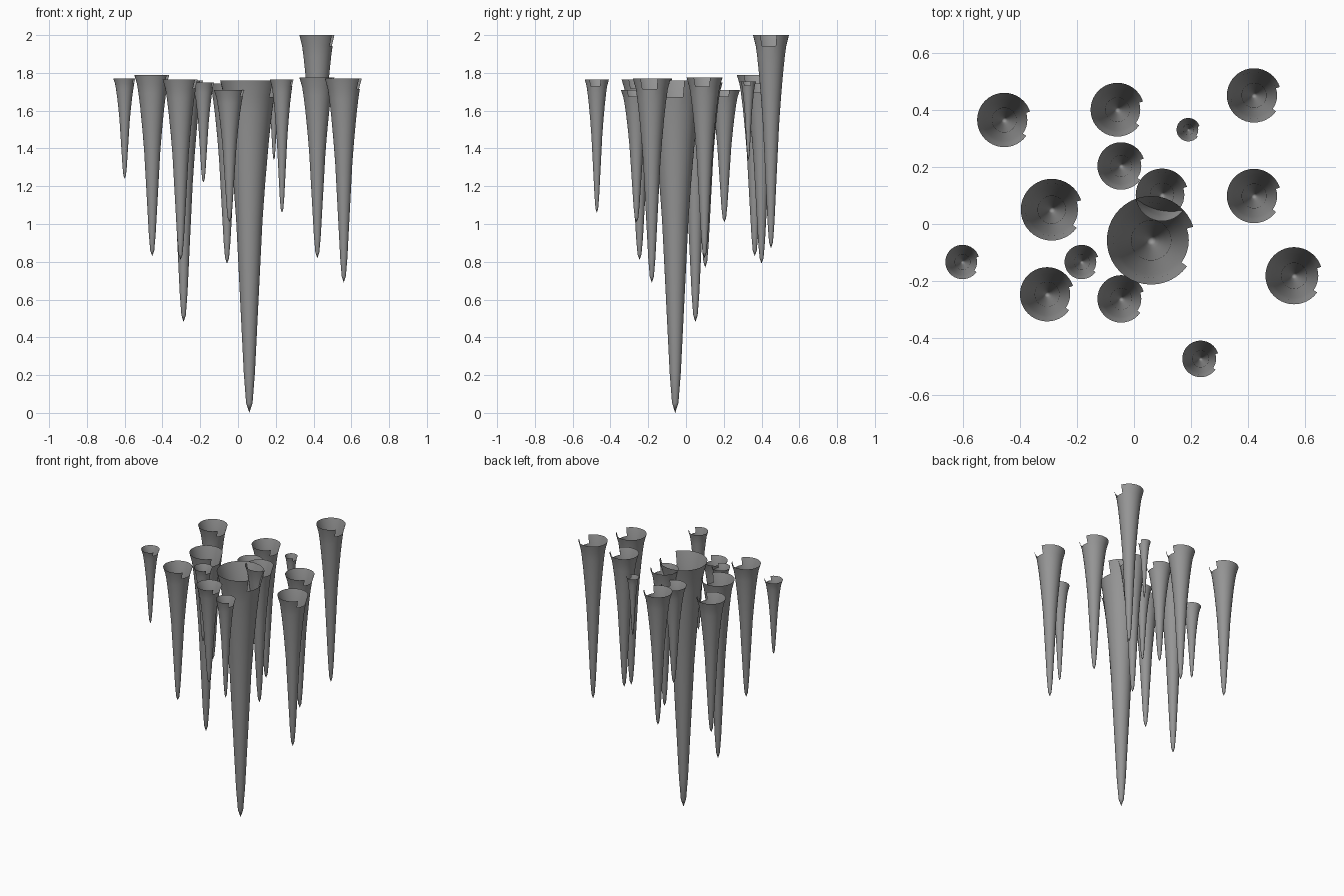
import bpy
import bmesh
from math import cos, sin, radians, pi

if "Cube" in bpy.data.objects:
    bpy.data.objects.remove(bpy.data.objects["Cube"], do_unlink=True)

stone = bpy.data.materials.new("grey stone")
stone.use_nodes = True
GREY = (0.3, 0.3, 0.3, 1)
stone.diffuse_color = GREY
stone.node_tree.nodes["Principled BSDF"].inputs["Base Color"].default_value = GREY

SIDES = 40
NOTCH = 6                 # faces missing from the rim
START = radians(-36)      # the notch runs from here, anticlockwise

# Flared outline: (height fraction, radius fraction), above the tip
PROFILE = [(0.03, 0.11), (0.12, 0.19), (0.35, 0.32), (0.58, 0.45),
           (0.7, 0.55), (0.82, 0.67), (0.9, 0.77), (0.95, 0.85), (1, 1)]


def stalactite(name, x, y, radius, top, bottom):
    """Hollow flared spike with an open, notched rim."""
    bm = bmesh.new()
    tip = bm.verts.new((0, 0, bottom))
    rings = []
    for t, r in PROFILE:
        z = bottom + t * (top - bottom)
        angles = [START + 2 * pi * i / SIDES for i in range(SIDES)]
        rings.append([bm.verts.new((radius * r * cos(a), radius * r * sin(a), z))
                      for a in angles])
    for i in range(SIDES):
        j = (i + 1) % SIDES
        bm.faces.new((tip, rings[0][j], rings[0][i]))
        for k in range(len(rings) - 1):
            low, high = rings[k], rings[k + 1]
            if k == len(rings) - 2 and i < NOTCH:
                continue
            bm.faces.new((low[i], low[j], high[j], high[i]))
    loose = [v for v in bm.verts if not v.link_faces]
    bmesh.ops.delete(bm, geom=loose, context='VERTS')
    mesh = bpy.data.meshes.new(name)
    bm.to_mesh(mesh)
    bm.free()
    mesh.materials.append(stone)
    for poly in mesh.polygons:
        poly.use_smooth = True
    obj = bpy.data.objects.new(name, mesh)
    obj.location = (x, y, 0)
    bpy.context.collection.objects.link(obj)


# Name, centre x and y, rim radius, rim height, tip height
SPIKES = [
    ("main_stalactite", 0.06, -0.057, 0.155, 1.76, 0),
    ("tall_back_left", 0.42, 0.45, 0.095, 2.0, 0.87),
    ("back_right", -0.454, 0.364, 0.095, 1.79, 0.83),
    ("back_middle", -0.058, 0.4, 0.094, 1.745, 0.79),
    ("back_tiny", 0.19, 0.33, 0.041, 1.755, 1.34),
    ("inner_back", -0.045, 0.203, 0.083, 1.71, 1.01),
    ("joined_back", 0.098, 0.102, 0.092, 1.75, 0.77),
    ("middle_left", 0.42, 0.098, 0.095, 1.775, 0.82),
    ("long_right", -0.288, 0.05, 0.108, 1.76, 0.48),
    ("front_right", -0.304, -0.246, 0.095, 1.765, 0.81),
    ("front_middle", -0.045, -0.262, 0.083, 1.71, 1.01),
    ("inner_small", -0.183, -0.133, 0.06, 1.75, 1.22),
    ("outer_small", -0.6, -0.133, 0.06, 1.77, 1.24),
    ("front_small", 0.233, -0.472, 0.064, 1.765, 1.06),
    ("outer_left", 0.56, -0.181, 0.1, 1.77, 0.69),
]
for spike in SPIKES:
    stalactite(*spike)
